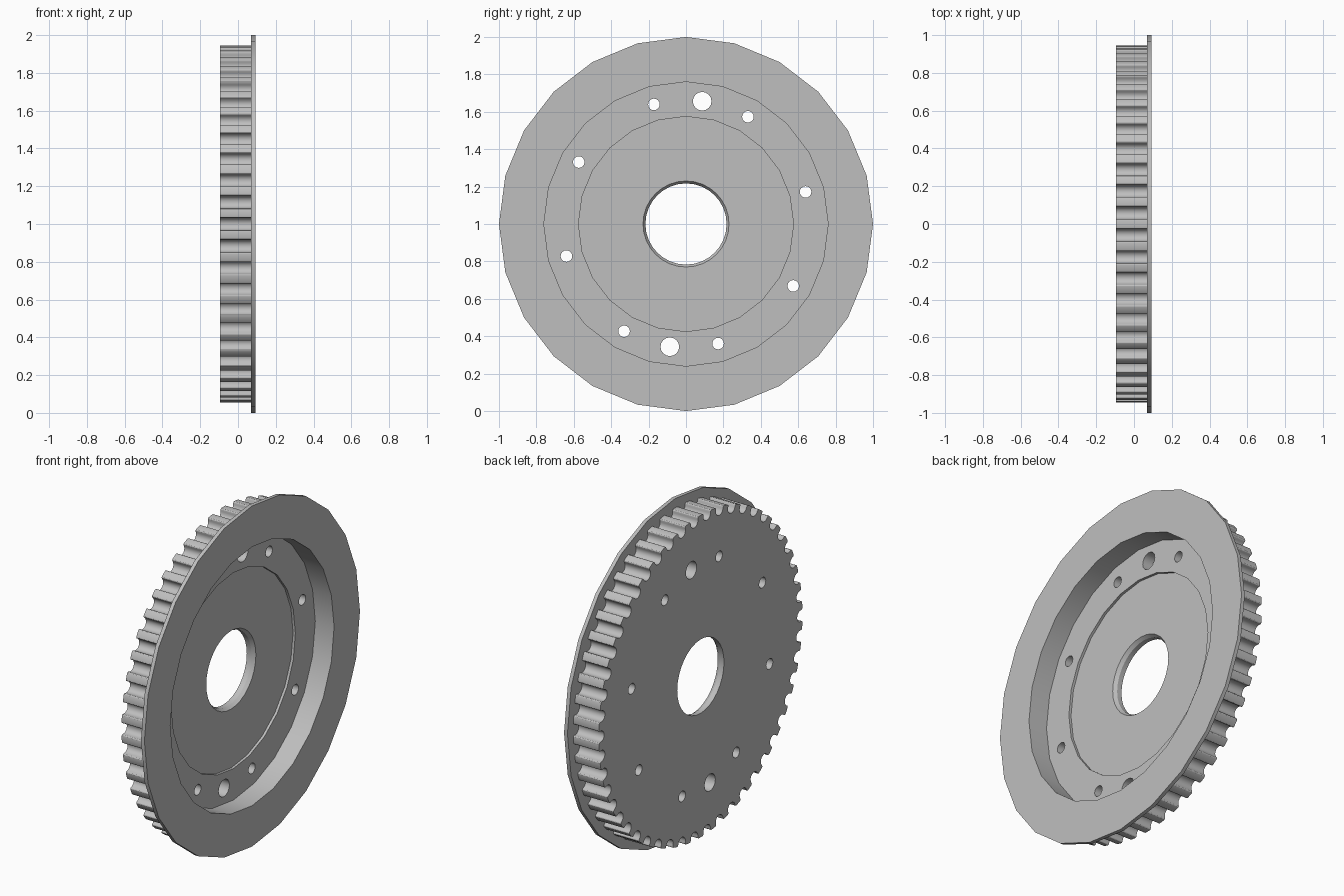
import bpy, bmesh
from math import sin, cos, pi, radians
from mathutils import Vector

cube = bpy.data.objects.get("Cube")
if cube:
    bpy.data.objects.remove(cube, do_unlink=True)

grey = bpy.data.materials.new("plain grey")
grey.use_nodes = True
colour = (0.52, 0.52, 0.52, 1)
grey.diffuse_color = colour
grey.node_tree.nodes["Principled BSDF"].inputs["Base Color"].default_value = colour

BACK, FLANGE, FRONT = -0.095, 0.07, 0.092
FLOOR, INNER_FLOOR = -0.03, -0.045
TEETH = 50


def circle(r, n, y=0.0, z=0.0):
    return [(y + r * sin(2 * pi * i / n), z + r * cos(2 * pi * i / n)) for i in range(n)]


def loft(name, sections):
    """Closed solid through (x, outline) sections along the wheel axis."""
    bm = bmesh.new()
    rings = [[bm.verts.new((x, y, z + 1)) for y, z in pts] for x, pts in sections]
    for a, b in zip(rings, rings[1:]):
        for i in range(len(a)):
            j = (i + 1) % len(a)
            bm.faces.new((a[i], a[j], b[j], b[i]))
    bm.faces.new(rings[0])
    bm.faces.new(rings[-1])
    bmesh.ops.recalc_face_normals(bm, faces=bm.faces)
    mesh = bpy.data.meshes.new(name)
    bm.to_mesh(mesh)
    bm.free()
    mesh.materials.append(grey)
    obj = bpy.data.objects.new(name, mesh)
    bpy.context.collection.objects.link(obj)
    return obj


def cut(target, sections):
    """Subtract a lofted solid from the target."""
    cutter = loft("cutter", sections)
    cutter.hide_render = True
    mod = target.modifiers.new("cut", 'BOOLEAN')
    mod.operation, mod.solver, mod.object = 'DIFFERENCE', 'EXACT', cutter
    bpy.context.view_layer.objects.active = target
    bpy.ops.object.modifier_apply(modifier=mod.name)
    bpy.data.objects.remove(cutter, do_unlink=True)


def toothed_outline():
    """Round-bottomed belt grooves with softened tooth tips."""
    tip, groove, depth, soft = 0.945, 0.033, 0.05, 0.01
    half = [(groove + soft * (1 - sin(a)), tip - soft * (1 - cos(a)))
            for a in (radians(d) for d in (0, 30, 60, 90))]
    half += [(groove * cos(a), tip - depth + groove - groove * sin(a))
             for a in (radians(d) for d in (0, 22, 45, 67))]
    half.append((0, tip - depth))
    shape = [(-t, r) for t, r in half] + half[-2::-1]
    pts = []
    for k in range(TEETH):
        centre = 2 * pi * k / TEETH
        for t, r in shape:
            a = centre + t / r
            pts.append((r * cos(a), r * sin(a)))
    return pts


# Toothed wheel with stepped recess
teeth = toothed_outline()
wheel = loft("toothed_wheel", [(BACK, teeth), (FLANGE, teeth)])
for r, floor in ((0.76, FLOOR), (0.575, INNER_FLOOR)):
    ring = circle(r, 24)
    cut(wheel, [(floor, ring), (0.2, ring)])

# Centre bore with chamfered mouth
wide, narrow = circle(0.23, 32), circle(0.217, 32)
cut(wheel, [(-0.2, narrow), (INNER_FLOOR - 0.02, narrow), (INNER_FLOOR, wide), (0.2, wide)])

# Eight bolt holes and two larger dowel holes
holes = [(15 + 45 * k, 0.031) for k in range(8)] + [(82.5, 0.05), (262.5, 0.05)]
for deg, r in holes:
    a = radians(deg)
    ring = circle(r, 16, 0.662 * cos(a), 0.662 * sin(a))
    cut(wheel, [(-0.2, ring), (0.2, ring)])

# Thin side flange
rim = circle(1.0, 24)
flange = loft("side_flange", [(FLANGE, rim), (FRONT, rim)])
opening = circle(0.76, 24)
cut(flange, [(-0.2, opening), (0.2, opening)])

for obj in (wheel, flange):
    bpy.ops.object.select_all(action='DESELECT')
    obj.select_set(True)
    bpy.context.view_layer.objects.active = obj
    bpy.ops.object.shade_smooth_by_angle(angle=radians(30))
